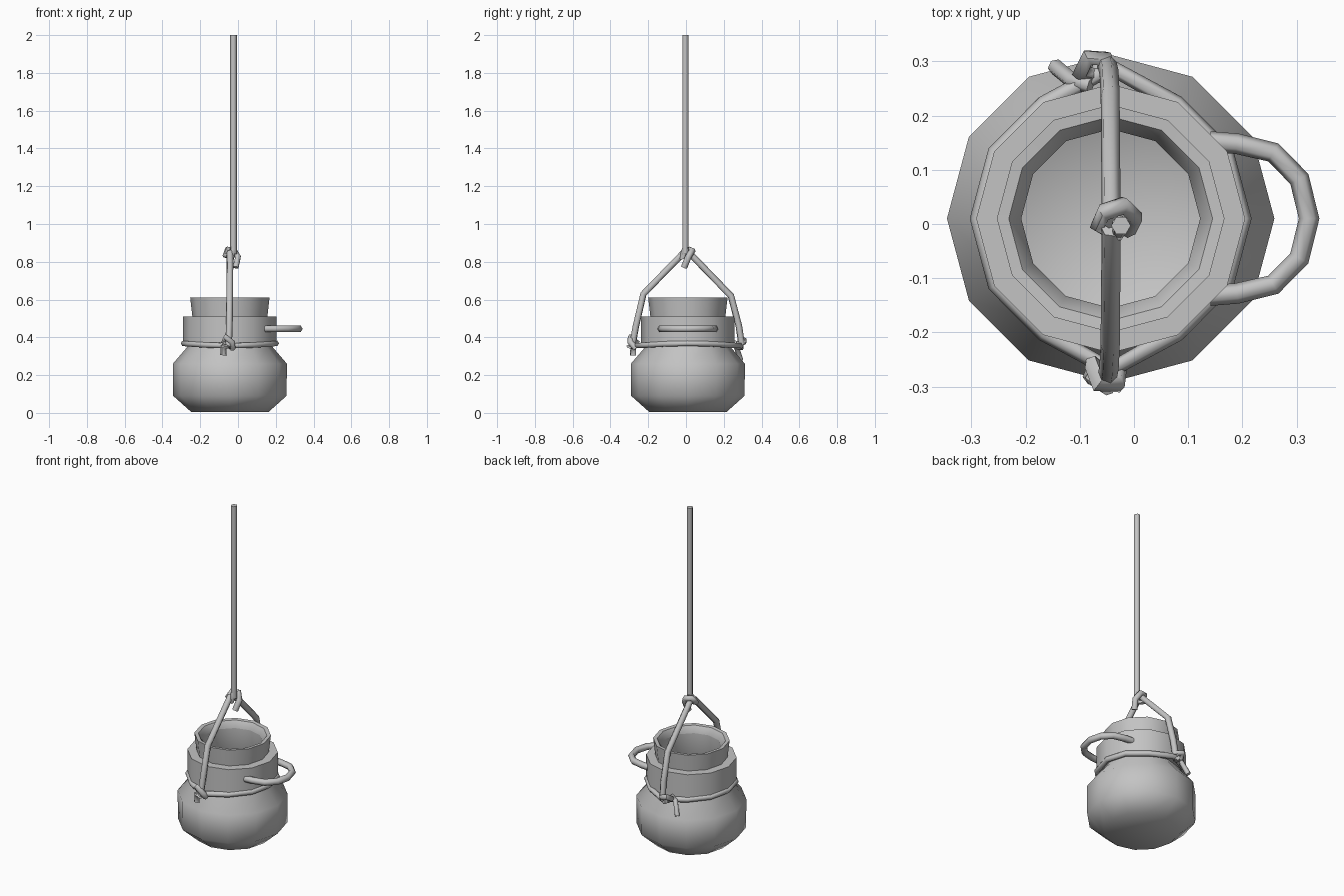
import bpy
import bmesh
from math import cos, sin, pi, radians

cube = bpy.data.objects.get("Cube")
if cube:
    bpy.data.objects.remove(cube, do_unlink=True)

CX, CY = -0.043, 0.01   # axis of the pot
SIDES = 12

grey = bpy.data.materials.new("plain grey")
grey.use_nodes = True
COLOUR = (0.55, 0.55, 0.55, 1)
grey.diffuse_color = COLOUR
grey.node_tree.nodes["Principled BSDF"].inputs["Base Color"].default_value = COLOUR


def select_only(obj):
    bpy.ops.object.select_all(action='DESELECT')
    obj.select_set(True)
    bpy.context.view_layer.objects.active = obj


def lathe(name, profile, angle, closed=False):
    """Spin a (radius, z) profile round the pot axis; radius 0 makes a pole."""
    bm = bmesh.new()
    rings = []
    for r, z in profile:
        count = SIDES if r > 0 else 1
        rings.append([bm.verts.new((CX + r * cos(2 * pi * i / SIDES),
                                    CY + r * sin(2 * pi * i / SIDES), z))
                      for i in range(count)])
    pairs = list(zip(rings, rings[1:]))
    if closed:
        pairs.append((rings[-1], rings[0]))
    for a, b in pairs:
        for i in range(SIDES):
            j = (i + 1) % SIDES
            corners = [a[i % len(a)], a[j % len(a)], b[j % len(b)], b[i % len(b)]]
            bm.faces.new(list(dict.fromkeys(corners)))
    bmesh.ops.recalc_face_normals(bm, faces=bm.faces)
    mesh = bpy.data.meshes.new(name)
    bm.to_mesh(mesh)
    bm.free()
    obj = bpy.data.objects.new(name, mesh)
    bpy.context.collection.objects.link(obj)
    mesh.materials.append(grey)
    select_only(obj)
    bpy.ops.object.shade_smooth_by_angle(angle=radians(angle))
    return obj


def tube(name, points, radius, cyclic=False):
    """Six-sided cord along straight segments."""
    curve = bpy.data.curves.new(name, 'CURVE')
    curve.dimensions = '3D'
    curve.bevel_depth = radius
    curve.bevel_resolution = 1
    curve.use_fill_caps = True
    spline = curve.splines.new('POLY')
    spline.points.add(len(points) - 1)
    for p, co in zip(spline.points, points):
        p.co = (*co, 1)
    spline.use_cyclic_u = cyclic
    obj = bpy.data.objects.new(name, curve)
    bpy.context.collection.objects.link(obj)
    curve.materials.append(grey)
    select_only(obj)
    bpy.ops.object.convert(target='MESH')
    bpy.ops.object.shade_smooth_by_angle(angle=radians(65))
    return obj


# Round hollow body
lathe("pot_body", [(0, 0.005), (0.205, 0.005), (0.3, 0.09), (0.302, 0.26),
                   (0.225, 0.35), (0.225, 0.38)], 60)
lathe("pot_inside", [(0, 0.04), (0.19, 0.05), (0.27, 0.12), (0.27, 0.24),
                     (0.165, 0.4), (0.165, 0.57)], 60)

# Straight collar and flared lip
lathe("collar", [(0.248, 0.36), (0.248, 0.51), (0.19, 0.51), (0.19, 0.36)], 40, True)
lathe("lip", [(0.198, 0.505), (0.21, 0.61), (0.188, 0.608), (0.165, 0.57),
              (0.172, 0.505)], 50, True)

# Side handle
half = [(0.14, 0.142), (0.19, 0.138), (0.257, 0.122), (0.305, 0.073)]
handle = ([(x, CY + d, 0.445) for x, d in half] + [(0.323, CY, 0.445)]
          + [(x, CY - d, 0.445) for x, d in reversed(half)])
tube("handle", handle, 0.019)

# Cord round the neck, drawn out to the two knots
neck = []
for i in range(SIDES):
    a = 2 * pi * i / SIDES
    pull = 0.035 if i in (3, 9) else 0
    neck.append((CX + 0.244 * cos(a), CY + (0.244 + pull) * sin(a),
                 0.362 + 0.006 * cos(2 * a)))
tube("neck_cord", neck, 0.016, cyclic=True)

# Two straps rising to the hanging knot
tube("front_strap", [(-0.05, -0.285, 0.35), (-0.046, -0.265, 0.46),
                     (-0.044, -0.225, 0.63), (-0.042, -0.01, 0.85)], 0.018)
tube("back_strap", [(-0.05, 0.295, 0.36), (-0.046, 0.28, 0.46),
                    (-0.044, 0.238, 0.62), (-0.042, 0.005, 0.86)], 0.018)

# Front knot with a short tail
tube("front_knot", [(-0.03, -0.265, 0.34), (-0.032, -0.295, 0.375),
                    (-0.065, -0.295, 0.4), (-0.075, -0.26, 0.375),
                    (-0.05, -0.3, 0.35), (-0.076, -0.28, 0.35),
                    (-0.078, -0.28, 0.305)], 0.017)

# Back knot with a longer tail
tube("back_knot", [(-0.05, 0.27, 0.36), (-0.055, 0.305, 0.375),
                   (-0.085, 0.307, 0.385), (-0.098, 0.28, 0.37),
                   (-0.07, 0.275, 0.35), (-0.06, 0.3, 0.35)], 0.017)
tube("back_tail", [(-0.08, 0.255, 0.37), (-0.115, 0.265, 0.355),
                   (-0.145, 0.29, 0.28)], 0.015)

# Hanging rope, wrapped once round the straps
tube("hanging_rope", [(-0.024, -0.003, 2), (-0.024, -0.003, 0.84)], 0.018)
tube("top_knot", [(-0.024, 0, 0.88), (-0.03, -0.02, 0.825), (-0.066, 0, 0.835),
                  (-0.055, 0.022, 0.865), (-0.02, 0.034, 0.86),
                  (0.0, 0.012, 0.825), (-0.012, -0.01, 0.77)], 0.017)
